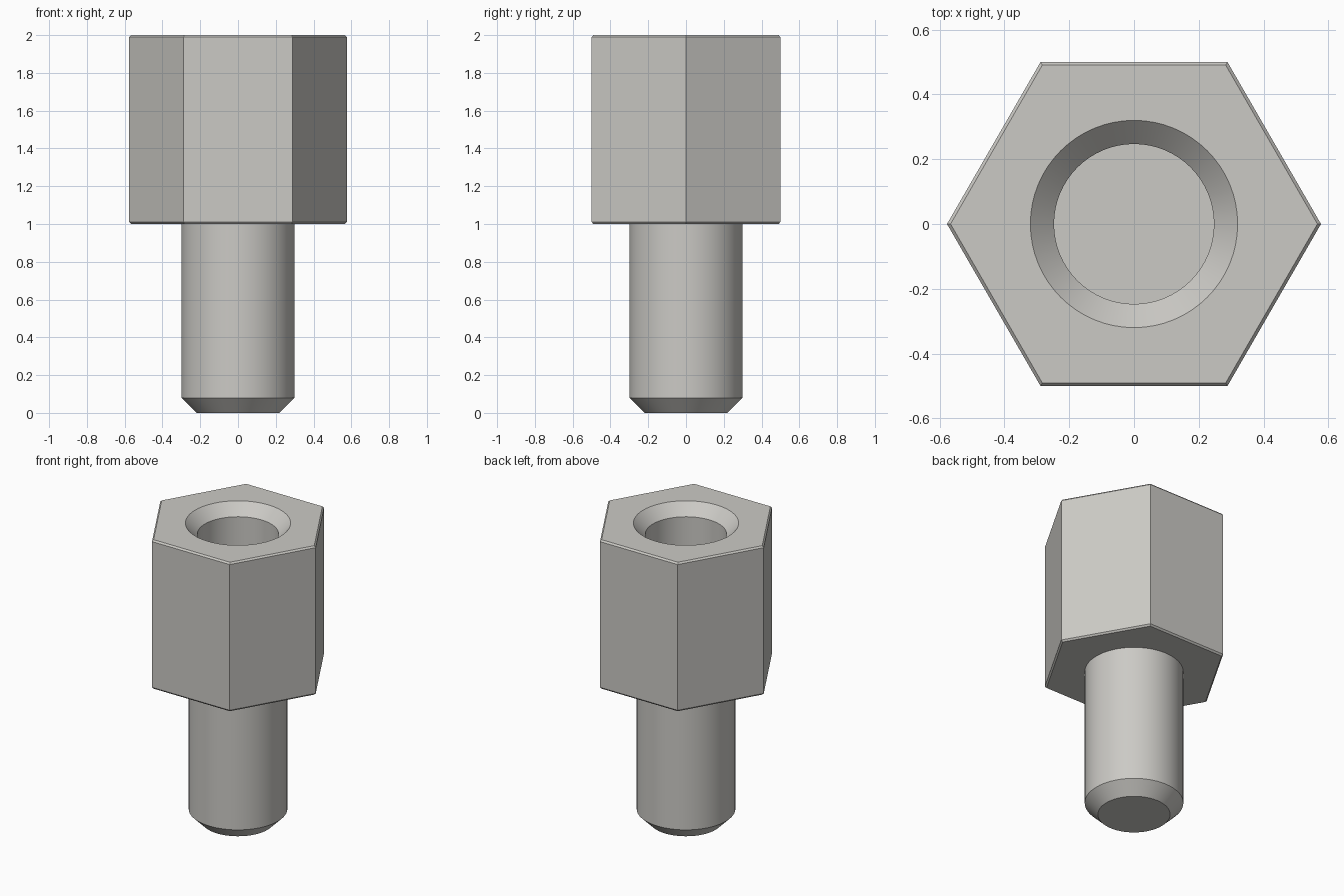
import bpy, bmesh, math

cube = bpy.data.objects.get("Cube")
if cube:
    bpy.data.objects.remove(cube, do_unlink=True)

SEGMENTS = 64
ACROSS_CORNERS = 1 / math.sqrt(3)
STUD_R, HOLE_R, SINK_R = 0.30, 0.247, 0.32
BODY_Z, TOP_Z, HOLE_Z = 1.0, 2.0, 1.2

steel = bpy.data.materials.new("brushed_steel")
steel.use_nodes = True
steel.diffuse_color = (0.60, 0.59, 0.56, 1)
steel.node_tree.nodes["Principled BSDF"].inputs["Base Color"].default_value = steel.diffuse_color


def loft(bm, profile, sides):
    """Stack rings of (radius, height) and join neighbours with quads."""
    rings = []
    for r, z in profile:
        angles = [2 * math.pi * i / sides for i in range(sides)]
        rings.append([bm.verts.new((r * math.cos(a), r * math.sin(a), z)) for a in angles])
    for a, b in zip(rings, rings[1:]):
        for i in range(sides):
            j = (i + 1) % sides
            bm.faces.new((a[i], a[j], b[j], b[i]))
    return rings


def ring_edges(bm, ring):
    """Edges around a ring, created where missing."""
    pairs = zip(ring, ring[1:] + ring[:1])
    return [bm.edges.get(p) or bm.edges.new(p) for p in pairs]


def fill_between(bm, outer, inner):
    """Flat face with a round opening."""
    edges = ring_edges(bm, outer) + ring_edges(bm, inner)
    bmesh.ops.triangle_fill(bm, edges=edges, use_beauty=True, use_dissolve=False)


def finish(bm, name):
    bmesh.ops.recalc_face_normals(bm, faces=bm.faces)
    mesh = bpy.data.meshes.new(name)
    bm.to_mesh(mesh)
    bm.free()
    mesh.materials.append(steel)
    obj = bpy.data.objects.new(name, mesh)
    bpy.context.collection.objects.link(obj)
    bpy.ops.object.select_all(action="DESELECT")
    obj.select_set(True)
    bpy.context.view_layer.objects.active = obj
    bpy.ops.object.shade_smooth_by_angle(angle=math.radians(25))


# Hexagonal body with chamfered rims and a countersunk blind hole
bm = bmesh.new()
c = 0.011
hexes = loft(bm, [(ACROSS_CORNERS - c, BODY_Z), (ACROSS_CORNERS, BODY_Z + c),
                  (ACROSS_CORNERS, TOP_Z - c), (ACROSS_CORNERS - c, TOP_Z)], 6)
hole = loft(bm, [(SINK_R, TOP_Z), (HOLE_R, TOP_Z - SINK_R + HOLE_R), (HOLE_R, HOLE_Z)], SEGMENTS)
bm.faces.new(hole[-1])
fill_between(bm, hexes[-1], hole[0])
shoulder = loft(bm, [(STUD_R, BODY_Z)], SEGMENTS)[0]
fill_between(bm, hexes[0], shoulder)
finish(bm, "hex_body")

# Round stud with a chamfered tip
bm = bmesh.new()
stud = loft(bm, [(STUD_R - 0.08, 0), (STUD_R, 0.08), (STUD_R, BODY_Z)], SEGMENTS)
bm.faces.new(stud[0])
finish(bm, "stud")
